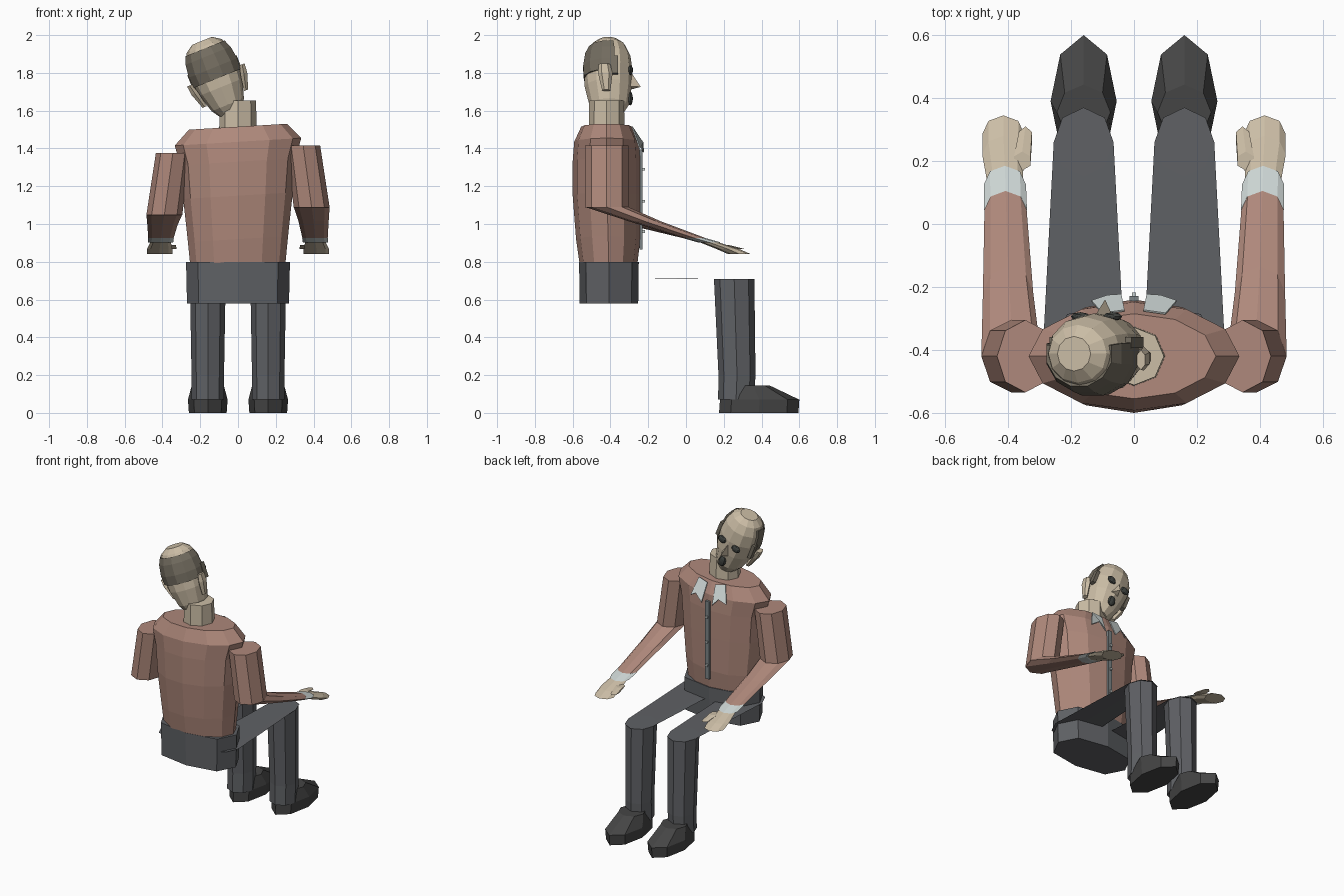
import bpy, bmesh
from math import sin, cos, pi, radians
from mathutils import Matrix

if "Cube" in bpy.data.objects:
    bpy.data.objects.remove(bpy.data.objects["Cube"])


def mat(name, rgb):
    m = bpy.data.materials.new(name)
    m.diffuse_color = (*rgb, 1)
    m.use_nodes = True
    m.node_tree.nodes["Principled BSDF"].inputs["Base Color"].default_value = m.diffuse_color
    return m


COAT = mat("coat_cloth", (.43, .25, .20))
SKIN = mat("skin", (.60, .51, .38))
TROUSER = mat("trouser_cloth", (.115, .12, .13))
LEATHER = mat("leather", (.06, .06, .06))
HAIR = mat("hair", (.17, .15, .115))
WHITE = mat("linen", (.62, .68, .67))
DARK = mat("dark", (.05, .055, .05))
STEEL = mat("placket", (.2, .23, .24))


def finish(bm, name, m, M=None):
    bmesh.ops.recalc_face_normals(bm, faces=bm.faces)
    if M:
        bm.transform(M)
    me = bpy.data.meshes.new(name)
    bm.to_mesh(me)
    bm.free()
    me.materials.append(m)
    ob = bpy.data.objects.new(name, me)
    bpy.context.collection.objects.link(ob)
    return ob


def spow(v, p):
    return (abs(v) ** p) * (1 if v > 0 else -1) if abs(v) > 1e-6 else 0


# Loft through level rings (cx, cy, z, rx, ry); an arc gives an open strip
def loft(name, m, rings, n=8, M=None, slope=0, power=1, arc=None):
    bm = bmesh.new()
    if arc:
        ang = [radians(arc[0] + (arc[1] - arc[0]) * i / n) for i in range(n + 1)]
    else:
        ang = [2 * pi * i / n + pi / 2 for i in range(n)]
    rows = []
    for cx, cy, z, rx, ry in rings:
        row = []
        for a in ang:
            x = cx + rx * spow(cos(a), power)
            row.append(bm.verts.new((x, cy + ry * spow(sin(a), power), z + slope * x)))
        rows.append(row)
    for a, b in zip(rows, rows[1:]):
        for i in range(n):
            j = i + 1 if arc else (i + 1) % n
            bm.faces.new((a[i], a[j], b[j], b[i]))
    if not arc:
        bm.faces.new(rows[0])
        bm.faces.new(rows[-1])
    return finish(bm, name, m, M)


def box(name, m, loc, size, M=None):
    bm = bmesh.new()
    bmesh.ops.create_cube(bm, size=1, matrix=Matrix.Translation(loc) @ Matrix.Diagonal((*size, 1)))
    return finish(bm, name, m, M)


def ball(name, m, loc, size, M):
    bm = bmesh.new()
    bmesh.ops.create_uvsphere(bm, u_segments=8, v_segments=6, radius=1,
                              matrix=Matrix.Translation(loc) @ Matrix.Diagonal((*size, 1)))
    return finish(bm, name, m, M)


def panel(name, m, pts, thick, M=None):
    bm = bmesh.new()
    bm.faces.new([bm.verts.new(p) for p in pts])
    ob = finish(bm, name, m, M)
    mod = ob.modifiers.new("thickness", 'SOLIDIFY')
    mod.thickness = thick
    mod.offset = 0
    return ob


Y = -.42
# Torso, leaning slightly to one side
loft("coat", COAT, [(0, -.41, .765, .25, .15), (0, -.412, .92, .265, .17), (0, Y, 1.15, .29, .18),
                    (0, Y, 1.33, .305, .18), (0, Y, 1.435, .335, .172), (0, Y, 1.515, .26, .135)],
     12, slope=.06)
loft("pelvis", TROUSER, [(0, -.408, .578, .27, .155), (0, -.408, .80, .275, .158)], 8, power=.75)
loft("neck", SKIN, [(0, Y, 1.48, .10, .095), (0, Y, 1.655, .095, .092)], 8)

# Limbs made of level rings swept along the bones
for s, side in ((-1, "left"), (1, "right")):
    dz = .02 * s
    loft(side + "_upper_sleeve", COAT, [(s * .345, Y, 1.395 + dz, .09, .115),
                                        (s * .39, Y, 1.068 + dz, .095, .115)], slope=.04 * s * 0)
    loft(side + "_forearm_sleeve", COAT, [(s * .39, Y, 1.07 + dz, .095, .115),
                                          (s * .40, -.22, 1.005 + dz * .5, .08, .085),
                                          (s * .408, .045, .925, .067, .06)])
    loft(side + "_cuff", WHITE, [(s * .408, .045, .925, .068, .06), (s * .41, .125, .902, .067, .06)])
    loft(side + "_hand", SKIN, [(s * .41, .125, .902, .055, .05), (s * .415, .22, .868, .067, .06),
                                (s * .415, .285, .84, .067, .06)])
    loft(side + "_thumb", SKIN, [(s * .355, .20, .888, .03, .03), (s * .345, .275, .868, .024, .035)], 6)
    loft(side + "_thigh", TROUSER, [(s * .16, -.41, .708, .13, .12), (s * .16, .26, .712, .095, .11)])
    loft(side + "_shin", TROUSER, [(s * .16, .265, .07, .085, .095), (s * .16, .27, .2, .086, .098),
                                   (s * .16, .255, .71, .095, .107)])
    loft(side + "_shoe", LEATHER, [(s * .16, .385, 0, .10, .21), (s * .16, .39, .07, .105, .21),
                                   (s * .16, .355, .145, .085, .088)])
    # Pointed shirt collar
    panel(side + "_collar", WHITE, [(s * .03, -.275, 1.50), (s * .10, -.285, 1.515), (s * .135, -.245, 1.40),
                                    (s * .085, -.228, 1.43), (s * .04, -.225, 1.38)], .006)

# Coat front strip and buttons
box("button_strip", STEEL, (0, -.237, 1.13), (.03, .016, .53))
for z in (.96, 1.12, 1.29):
    box("button", WHITE, (0, -.224, z), (.014, .014, .014))

# Head, tilted sideways
H = Matrix.Translation((-.035, -.412, 1.585)) @ Matrix.Rotation(radians(-22), 4, 'Y')
loft("head", SKIN, [(0, .005, 0, .06, .075), (0, .005, .05, .092, .105), (0, 0, .15, .122, .124),
                    (0, 0, .25, .133, .128), (0, 0, .33, .125, .118), (0, 0, .385, .10, .092),
                    (0, 0, .415, .057, .055)], 12, H)
hair = loft("hair", HAIR, [(0, 0, .20, .139, .133), (0, 0, .26, .143, .137), (0, 0, .33, .133, .126),
                           (0, 0, .372, .115, .106)], 7, H, arc=(165, 375))
hair.modifiers.new("thickness", 'SOLIDIFY').thickness = .012
for s, side in ((-1, "left"), (1, "right")):
    loft(side + "_ear", SKIN, [(s * .118, -.01, .085, .014, .022), (s * .14, -.015, .17, .022, .038),
                               (s * .15, -.02, .22, .016, .032)], 6, H)
    ball(side + "_eye", DARK, (s * .055, .118, .225), (.033, .014, .023), H)
    box(side + "_sideburn", HAIR, (s * .13, .035, .225), (.022, .035, .10), H)
ball("mouth", DARK, (0, .117, .085), (.027, .014, .038), H)

# Wedge nose
bm = bmesh.new()
v = [bm.verts.new(p) for p in ((0, .122, .235), (-.027, .112, .145), (.027, .112, .145), (0, .172, .152))]
for f in ((0, 1, 3), (0, 3, 2), (1, 2, 3), (0, 2, 1)):
    bm.faces.new([v[i] for i in f])
finish(bm, "nose", SKIN, H)
